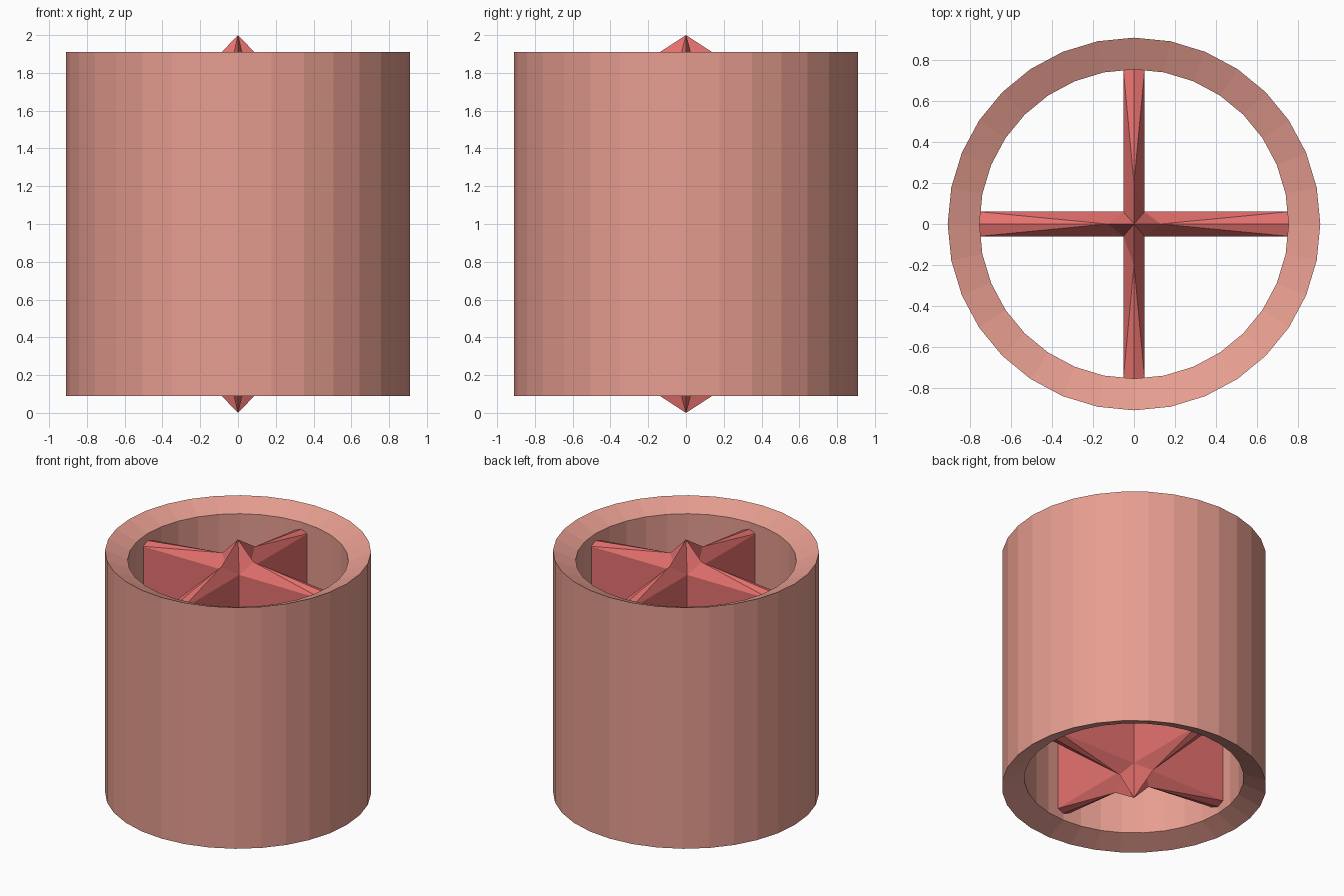
import bpy, bmesh
from math import sin, cos, pi

if "Cube" in bpy.data.objects:
    bpy.data.objects.remove(bpy.data.objects["Cube"])

SIDES = 32


def make_object(name, bm, color):
    bmesh.ops.remove_doubles(bm, verts=bm.verts, dist=1e-5)
    bmesh.ops.recalc_face_normals(bm, faces=bm.faces)
    mesh = bpy.data.meshes.new(name)
    bm.to_mesh(mesh)
    bm.free()
    mat = bpy.data.materials.new(name + "_material")
    mat.diffuse_color = color
    mat.use_nodes = True
    mat.node_tree.nodes["Principled BSDF"].inputs["Base Color"].default_value = mat.diffuse_color
    mesh.materials.append(mat)
    obj = bpy.data.objects.new(name, mesh)
    bpy.context.collection.objects.link(obj)
    return obj


# Outer tube: four-point section revolved, rims sloping inward
def tube():
    bm = bmesh.new()
    section = [(0.91, 0.09), (0.91, 1.91), (0.755, 1.843), (0.755, 0.157)]
    rings = [[bm.verts.new((r * cos(2 * pi * i / SIDES), r * sin(2 * pi * i / SIDES), z))
              for r, z in section] for i in range(SIDES)]
    for i in range(SIDES):
        a, b = rings[i], rings[(i + 1) % SIDES]
        for k in range(4):
            n = (k + 1) % 4
            bm.faces.new((a[k], b[k], b[n], a[n]))
    make_object("outer_tube", bm, (0.80, 0.34, 0.28, 1))


# Cross divider: four ridged spokes rising to a point, same above and below
def cross_divider():
    bm = bmesh.new()
    hx, hy = 0.052, 0.06          # half widths of the two bars
    end, shoulder, ridge_end = 0.755, 0.77, 0.79

    def face(*pts):
        bm.faces.new([bm.verts.new(p) for p in pts])

    # along (0 = x, 1 = y), inner corner distance, half width, hub ridge reach and height
    for axis, inner, half, reach, reach_z in ((0, hx, hy, 0.13, 0.865), (1, hy, hx, 0.20, 0.87)):
        for sign in (1, -1):
            def p(along, across, z):
                xy = (sign * along, across)
                return (*(xy if axis == 0 else xy[::-1]), 1 + z)

            for side in (half, -half):
                for up in (1, -1):
                    hub = p(inner, side, up * shoulder)
                    tip = p(end, side, up * shoulder)
                    ridge = p(reach, 0, up * reach_z)
                    far = p(end, 0, up * ridge_end)
                    face((0, 0, 1 + up), hub, ridge)
                    face(hub, tip, ridge)
                    face(tip, far, ridge)
                face(p(inner, side, -shoulder), p(end, side, -shoulder),
                     p(end, side, shoulder), p(inner, side, shoulder))
            # outer end cap
            face(p(end, half, shoulder), p(end, 0, ridge_end), p(end, -half, shoulder),
                 p(end, -half, -shoulder), p(end, 0, -ridge_end), p(end, half, -shoulder))
    make_object("cross_divider", bm, (0.80, 0.17, 0.16, 1))


tube()
cross_divider()
